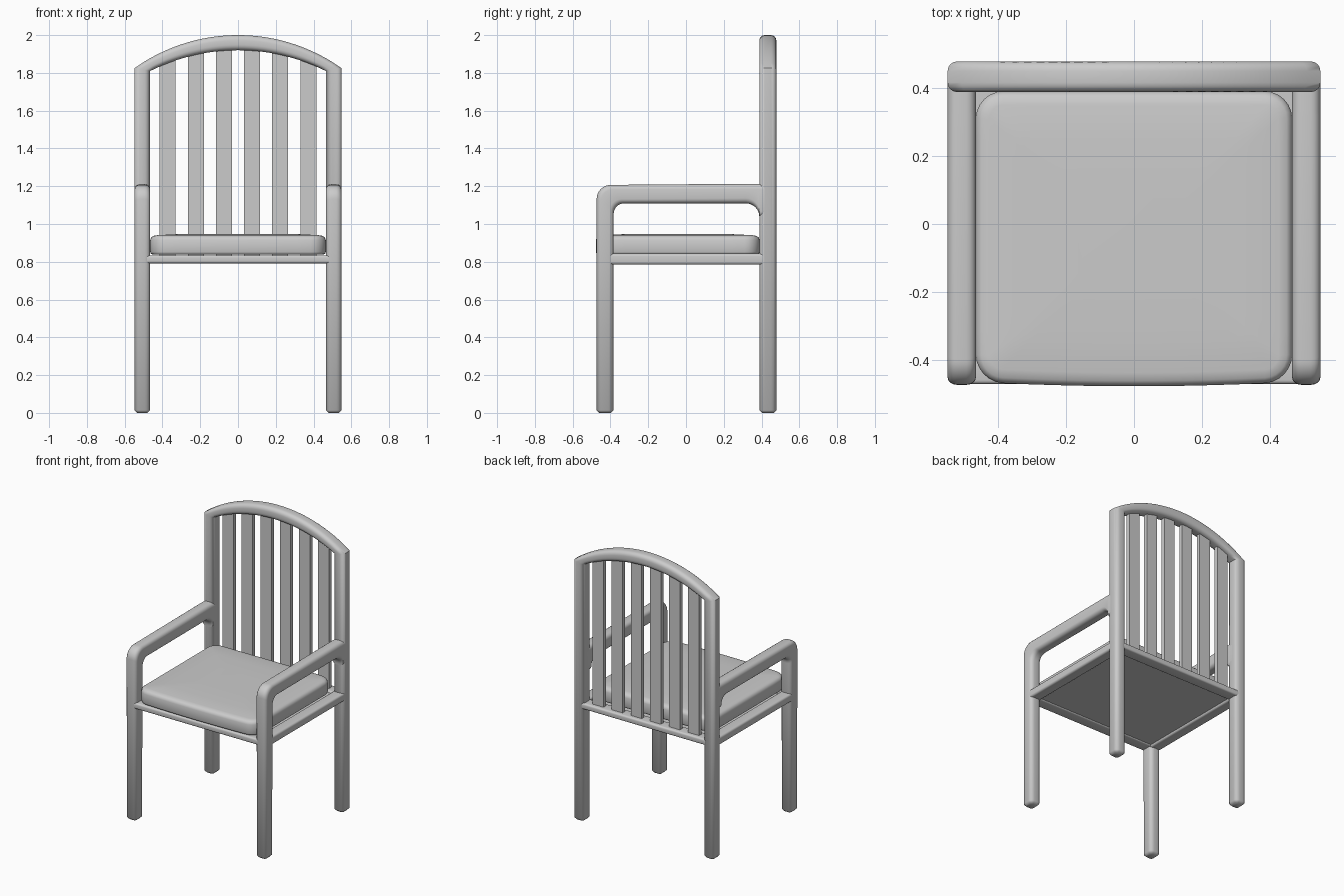
import bpy, bmesh
from math import sin, cos, pi, radians
from mathutils import Vector

if "Cube" in bpy.data.objects:
    bpy.data.objects.remove(bpy.data.objects["Cube"])

grey = bpy.data.materials.new("plain_grey")
grey.use_nodes = True
colour = (0.6, 0.6, 0.6, 1)
grey.diffuse_color = colour
grey.node_tree.nodes["Principled BSDF"].inputs["Base Color"].default_value = colour

FRONT_Y, BACK_Y = -0.428, 0.433
INNER_X, OUTER_X = 0.465, 0.548
POST_X = (INNER_X + OUTER_X) / 2
HALF_W, HALF_D = 0.0415, 0.045
FOOT = 0.014


def rounded_rect(hx, hy, r, seg=4, edge=0):
    """Outline of a rounded rectangle, with extra points along its straight edges."""
    pts = []
    for k, (sx, sy) in enumerate([(1, 1), (-1, 1), (-1, -1), (1, -1)]):
        for i in range(seg + 1):
            a = pi / 2 * (k + i / seg)
            pts.append(Vector((sx * (hx - r) + r * cos(a), sy * (hy - r) + r * sin(a))))
    out = []
    for i, p in enumerate(pts):
        out.append(p)
        if i % (seg + 1) == seg:
            q = pts[(i + 1) % len(pts)]
            out += [p.lerp(q, j / (edge + 1)) for j in range(1, edge + 1)]
    return out


def loft(name, rings, smooth=True):
    """Skin a list of matching rings and cap both ends."""
    bm = bmesh.new()
    loops = [[bm.verts.new(p) for p in ring] for ring in rings]
    for a, b in zip(loops, loops[1:]):
        for i in range(len(a)):
            j = (i + 1) % len(a)
            bm.faces.new((a[i], a[j], b[j], b[i]))
    bm.faces.new(loops[0])
    bm.faces.new(loops[-1])
    bmesh.ops.recalc_face_normals(bm, faces=bm.faces[:])
    mesh = bpy.data.meshes.new(name)
    bm.to_mesh(mesh)
    bm.free()
    mesh.materials.append(grey)
    if smooth:
        mesh.shade_smooth()
        mesh.set_sharp_from_angle(angle=radians(50))
    obj = bpy.data.objects.new(name, mesh)
    bpy.context.collection.objects.link(obj)


def strut(name, pairs, place, half_out, r=0.028):
    """Rounded member filling the space between paired inner and outer points."""
    rings = []
    for inner, outer in pairs:
        a, b = Vector(inner), Vector(outer)
        mid, across = (a + b) / 2, (b - a).normalized()
        inset = FOOT if a.y == 0 else 0
        ring = []
        for p in rounded_rect((b - a).length / 2 - inset, half_out - inset, r - inset):
            q = mid + across * p.x
            ring.append(place(q.x, q.y, p.y))
        rings.append(ring)
    loft(name, rings)


def arch_z(x, half, low, high):
    """Height of a circular arch that spans -half to half."""
    rise = high - low
    r = (half ** 2 + rise ** 2) / (2 * rise)
    return high - r + (r * r - x * x) ** 0.5


def arch(half, low, high, n=28):
    xs = [half * (2 * i / n - 1) for i in range(n + 1)]
    return [(x, arch_z(x, half, low, high)) for x in xs]


def quarter(cy, cz, r, start):
    """Quarter circle run clockwise from a multiple of 90 degrees."""
    angles = [pi / 2 * (start - i / 8) for i in range(9)]
    return [(cy + r * cos(a), cz + r * sin(a)) for a in angles]


# Back posts and arched top in one run
INNER_ARCH = (INNER_X, 1.81, 1.92)
feet = [[((s * INNER_X, z), (s * OUTER_X, z)) for z in (0, FOOT)] for s in (-1, 1)]
pairs = feet[0] + list(zip(arch(*INNER_ARCH), arch(OUTER_X, 1.825, 2.0))) + feet[1][::-1]
strut("back_frame", pairs, lambda u, v, w: (u, BACK_Y + w, v), HALF_D)

# Front legs that bend back into the arms and flare into the back posts
ARM_LOW, ARM_TOP, BEND, CURVE, FLARE = 1.109, 1.207, 0.075, 0.055, 0.07
leg_front, leg_back, post_front = FRONT_Y - HALF_D, FRONT_Y + HALF_D, BACK_Y - HALF_D
pairs = [((leg_back, z), (leg_front, z)) for z in (0, FOOT)]
pairs += zip(quarter(leg_back + CURVE, ARM_LOW - CURVE, CURVE, 2),
             quarter(leg_front + BEND, ARM_TOP - BEND, BEND, 2))
flare = quarter(post_front - FLARE, ARM_LOW - FLARE, FLARE, 1)
pairs += [((y, z), (y, ARM_TOP + 0.006)) for y, z in flare + [(BACK_Y, ARM_LOW - FLARE)]]
for side, s in (("right", -1), ("left", 1)):
    strut(side + "_front_leg_and_arm", pairs,
          lambda u, v, w: (s * POST_X + w, u, v), HALF_W)
    section = rounded_rect(0.04, 0.029, 0.014)
    loft(side + "_seat_rail",
         [[(s * POST_X + p.x, y, 0.814 + p.y) for p in section] for y in (FRONT_Y, BACK_Y)])

# Front and back seat rails
for end, y in (("front", FRONT_Y), ("back", BACK_Y)):
    section = rounded_rect(0.043, 0.021, 0.012)
    loft(end + "_seat_rail",
         [[(x, y + p.x, 0.813 + p.y) for p in section] for x in (-POST_X, POST_X)])

# Thin panel under the cushion
panel = [(-POST_X, FRONT_Y), (POST_X, FRONT_Y), (POST_X, BACK_Y), (-POST_X, BACK_Y)]
loft("seat_panel", [[(x, y, z) for x, y in panel] for z in (0.8, 0.82)], smooth=False)

# Upright back slats, cut to follow the arch
for i in range(6):
    x = (i - 2.5) * 0.149
    sides = (x + 0.0425, x - 0.0425)
    top = [(u, arch_z(u, *INNER_ARCH) + 0.03) for u in sides]
    bottom = [(u, 0.805) for u in sides[::-1]]
    loft("back_slat_%d" % (i + 1),
         [[(u, y, z) for u, z in top + bottom] for y in (BACK_Y - 0.014, BACK_Y + 0.014)],
         smooth=False)

# Seat cushion with rounded rims and a gently bowed front
CUSHION_X, CUSHION_Y, MID_Y = 0.465, 0.427, -0.037
rings = []
for inset, z in ((0.014, 0.838), (0.004, 0.842), (0, 0.852), (0, 0.915), (0.005, 0.928),
                 (0.016, 0.937), (0.04, 0.941), (0.14, 0.946), (0.3, 0.948)):
    ring = []
    for p in rounded_rect(CUSHION_X - inset, CUSHION_Y - inset, max(0.08 - inset, 0.03), 6, 9):
        bow = 0.013 * (1 - (p.x / CUSHION_X) ** 2) if p.y < 0 else 0
        ring.append((p.x, MID_Y + p.y - bow, z))
    rings.append(ring)
loft("seat_cushion", rings)
